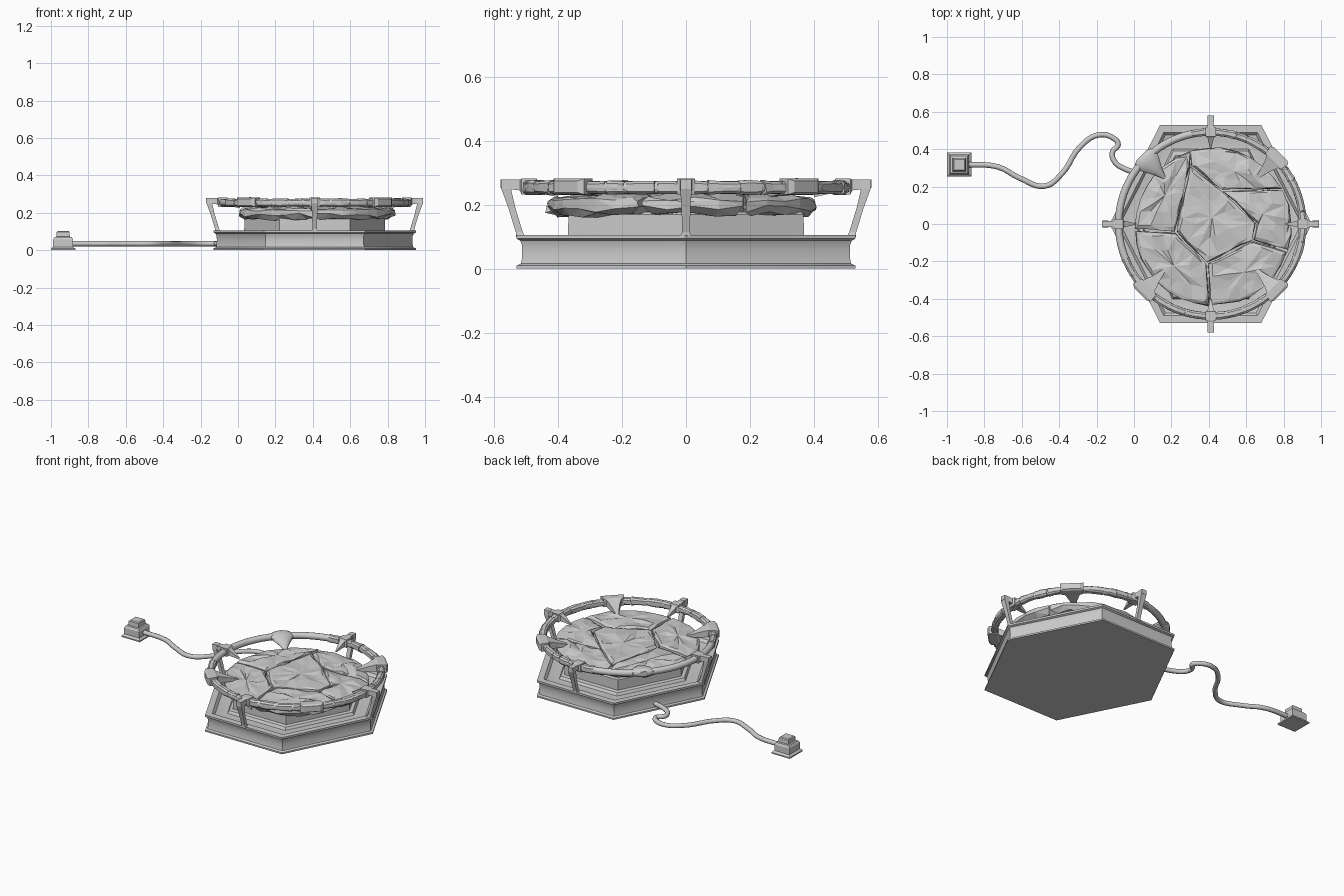
import bpy, bmesh, math, random
from mathutils import Vector

if "Cube" in bpy.data.objects:
    bpy.data.objects.remove(bpy.data.objects["Cube"])

random.seed(4)
CX = 0.41  # centre of the hexagonal pedestal


def finish(name, bm, smooth=None):
    bmesh.ops.recalc_face_normals(bm, faces=bm.faces)
    me = bpy.data.meshes.new(name)
    bm.to_mesh(me)
    bm.free()
    ob = bpy.data.objects.new(name, me)
    bpy.context.collection.objects.link(ob)
    if smooth:
        bpy.ops.object.select_all(action='DESELECT')
        ob.select_set(True)
        bpy.context.view_layer.objects.active = ob
        bpy.ops.object.shade_smooth_by_angle(angle=math.radians(smooth))
    return ob


def loft(name, rings, smooth=None, closed=False):
    """Skin a list of equal-length point rings."""
    bm = bmesh.new()
    vs = [[bm.verts.new(p) for p in ring] for ring in rings]
    n = len(vs[0])
    pairs = list(zip(vs, vs[1:])) + ([(vs[-1], vs[0])] if closed else [])
    for a, b in pairs:
        for i in range(n):
            j = (i + 1) % n
            bm.faces.new((a[i], a[j], b[j], b[i]))
    if not closed:
        bm.faces.new(vs[0])
        bm.faces.new(vs[-1])
    return finish(name, bm, smooth)


def polar(deg, r, t, z):
    """Point at radius r and sideways offset t around the pedestal centre."""
    a = math.radians(deg)
    return (CX + r * math.cos(a) - t * math.sin(a), r * math.sin(a) + t * math.cos(a), z)


def spar(name, deg, sections, n=4, upright=False, smooth=None):
    """Tapered bar through (r, z, width, depth) sections."""
    rings = []
    for r, z, w, d in sections:
        ring = []
        for k in range(n):
            a = 2 * math.pi * (k + 0.5) / n
            s = 1 / math.cos(math.pi / n)
            u, v = math.cos(a) * w / 2 * s, math.sin(a) * d / 2 * s
            ring.append(polar(deg, r + v, u, z) if upright else polar(deg, r, u, z + v))
        rings.append(ring)
    return loft(name, rings, smooth)


# Hexagonal pedestal: profile of (half size, height) swept around six corners
def hexagon(s, z):
    c = [(1.02, 0), (0.51, 1), (-0.51, 1), (-1.02, 0), (-0.51, -1), (0.51, -1)]
    return [(CX + x * s, y * s, z) for x, y in c]


profile = [(.53, 0), (.53, .01), (.517, .016), (.514, .03), (.513, .055), (.514, .075),
           (.519, .088), (.53, .094), (.53, .106), (.49, .106), (.475, .09), (.44, .084),
           (.40, .084), (.39, .10), (.37, .105)]
loft("hex_pedestal", [hexagon(s, z) for s, z in profile], 35)
loft("inner_plinth", [hexagon(s, z) for s, z in [(.37, .08), (.368, .17), (.36, .178)]])

# Cracked rock slab: five rim plates around one central plate
C = [(.30, .315), (.47, .18), (.66, 0), (.64, -.09), (.39, -.21), (.22, -.045)]
RC = Vector((.425, -.015))


def arc(a0, a1, r=.425):
    n = max(2, round((a1 - a0) / 11))
    return [(RC.x + r * math.cos(math.radians(a0 + (a1 - a0) * k / n)),
             RC.y + r * math.sin(math.radians(a0 + (a1 - a0) * k / n))) for k in range(n + 1)]


plates = {
    "center": C,
    "top": arc(28, 107) + [C[0], C[1]],
    "right": arc(-18, 28) + [C[1], C[2], C[3]],
    "front_right": arc(-93, -18) + [C[3], C[4]],
    "front_left": arc(-178, -93) + [C[4], C[5]],
    "left": arc(107, 182) + [C[5], C[0]],
}


def subdivide(poly, step=.07):
    out = []
    for p, q in zip(poly, poly[1:] + poly[:1]):
        p, q = Vector(p), Vector(q)
        n = max(1, round((q - p).length / step))
        out += [p.lerp(q, k / n) for k in range(n)]
    return out


for name, poly in plates.items():
    pts = subdivide(poly)
    mid = sum(pts, Vector((0, 0))) / len(pts)
    bm = bmesh.new()
    rings = []
    rim = [1 if (p - RC).length > .40 else 0 for p in pts]
    rough = [random.uniform(-1, 1) for _ in pts]
    for scale, z, jz in [(.80, .168, .008), (.97, .195, .012), (.955, .222, .006),
                         (.86, .229, .007), (.45, .230, .009)]:
        ring = []
        for p, e, g in zip(pts, rim, rough):
            d = p - mid
            q = mid + d * (scale + (.025 * g if e else 0))
            drop = .008 * e if scale > .8 else .006 * e * g
            ring.append(bm.verts.new((q.x + random.uniform(-.004, .004), q.y + random.uniform(-.004, .004),
                                      z - drop + random.uniform(-jz, jz))))
        rings.append(ring)
    n = len(pts)
    for a, b in zip(rings, rings[1:]):
        for i in range(n):
            j = (i + 1) % n
            bm.faces.new((a[i], a[j], b[j], b[i]))
    bm.faces.new(rings[0])
    top = bm.faces.new(rings[-1])
    bmesh.ops.poke(bm, faces=[top])
    bmesh.ops.triangulate(bm, faces=bm.faces)
    finish("rock_plate_" + name, bm)

# Ring: smooth round tube, armoured with rough stone blocks on most of its length
tube = []
for i in range(96):
    a = 360 * i / 96
    tube.append([polar(a, .492 + .02 * math.cos(k * math.pi / 6), 0, .254 + .02 * math.sin(k * math.pi / 6))
                 for k in range(12)])
loft("ring_tube", tube, 40, closed=True)

angle, index = -158.0, 0
while angle < 100:
    span = random.uniform(7, 12)
    rings = []
    for k in range(3):
        a = angle + (span - .8) * k / 2
        w, h = random.uniform(.017, .023), random.uniform(.018, .024)
        cs = [(1, -.6), (1, .6), (.5, 1), (-.5, 1), (-1, .6), (-1, -.6), (-.5, -1), (.5, -1)]
        rings.append([polar(a + random.uniform(-.5, .5), .492 + w * u, 0, .254 + h * v) for u, v in cs])
    loft(f"ring_stone_{index}", rings)
    angle += span
    index += 1

# Four sloping legs with spiked clamps on the axes
for i in range(4):
    deg = 90 * i
    spar(f"ring_leg_{i}", deg, [(.518, .10, .034, .028), (.522, .115, .024, .022),
                                (.545, .19, .028, .022), (.563, .25, .036, .03),
                                (.562, .28, .034, .036)], upright=True)
    spar(f"axis_clamp_{i}", deg, [(.58, .266, .024, .026), (.52, .262, .036, .034),
                                  (.515, .257, .056, .05), (.468, .257, .056, .05),
                                  (.462, .254, .034, .034), (.40, .228, .006, .008)])

# Four inward claws on the diagonals; the back left one is rounded
for i in range(4):
    deg = 45 + 90 * i
    if i == 1:
        spar("round_claw", deg, [(.522, .257, .07, .03), (.512, .257, .12, .046), (.49, .257, .14, .052),
                                 (.46, .255, .125, .05), (.40, .243, .06, .034), (.34, .228, .008, .008)],
             n=14, smooth=40)
    else:
        spar(f"stone_claw_{i}", deg, [(.53, .257, .10, .036), (.518, .257, .135, .05), (.475, .257, .12, .052),
                                      (.465, .256, .085, .044), (.41, .243, .045, .03),
                                      (.33, .228, .006, .008)])

# Power cable
path = [(.03, .27), (-.05, .295), (-.105, .335), (-.115, .385), (-.085, .425), (-.115, .462), (-.195, .475),
        (-.29, .41), (-.385, .27), (-.476, .203), (-.61, .245), (-.727, .305), (-.89, .318)]
cu = bpy.data.curves.new("cable", 'CURVE')
cu.dimensions = '3D'
cu.bevel_depth = .0145
cu.bevel_resolution = 2
cu.resolution_u = 6
cu.use_fill_caps = True
sp = cu.splines.new('BEZIER')
sp.bezier_points.add(len(path) - 1)
for b, (x, y) in zip(sp.bezier_points, path):
    b.co = (x, y, .035)
    b.handle_left_type = b.handle_right_type = 'AUTO'
bpy.context.collection.objects.link(bpy.data.objects.new("cable", cu))

# Square switch box at the cable end
box = [(.065, 0), (.065, .008), (.053, .018), (.053, .058), (.046, .07), (.036, .072), (.034, .098), (.028, .103)]
loft("switch_box", [[(-.935 + sx * s, .318 + sy * s, z) for sx, sy in ((1, 1), (-1, 1), (-1, -1), (1, -1))]
                    for s, z in box])
